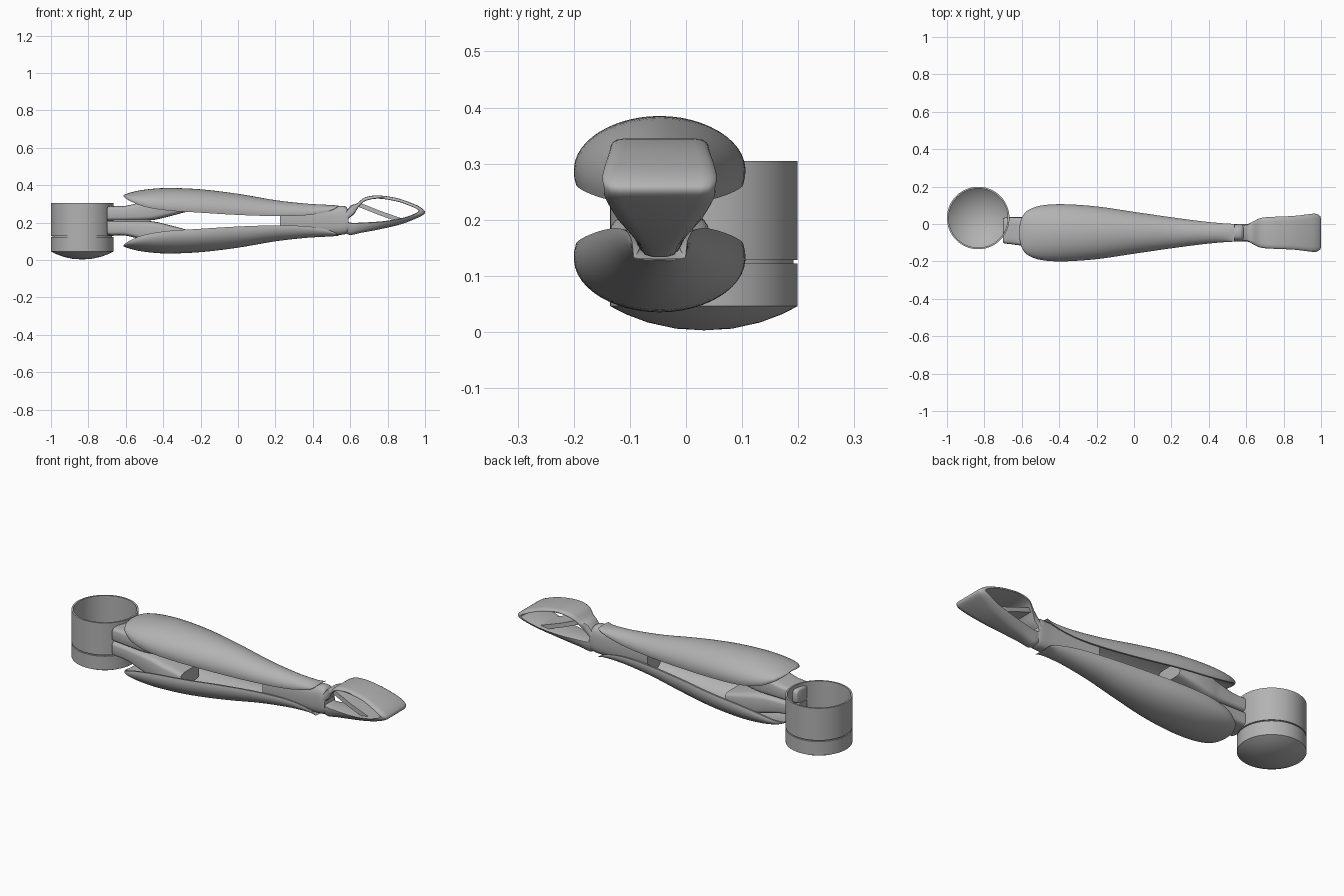
import bpy, bmesh, math
from mathutils import Vector

cube = bpy.data.objects.get("Cube")
if cube:
    bpy.data.objects.remove(cube, do_unlink=True)

grey = bpy.data.materials.new("satin grey")
grey.use_nodes = True
grey.diffuse_color = (0.45, 0.45, 0.45, 1)
grey.node_tree.nodes["Principled BSDF"].inputs["Base Color"].default_value = (0.45, 0.45, 0.45, 1)

AXIS_Y = -0.047   # centre line of the arm
MID_Z = 0.21      # upper and lower halves mirror about this height


def smooth_rows(rows, steps=5, closed=False):
    """Catmull-Rom interpolation of rows of numbers."""
    n, out = len(rows), []
    pick = (lambda i: rows[i % n]) if closed else (lambda i: rows[max(0, min(n - 1, i))])
    for i in range(n if closed else n - 1):
        for s in range(steps):
            t = s / steps
            out.append([0.5 * (2 * b + (c - a) * t + (2 * a - 5 * b + 4 * c - d) * t * t
                               + (3 * b - a - 3 * c + d) * t ** 3)
                        for a, b, c, d in zip(pick(i - 1), pick(i), pick(i + 1), pick(i + 2))])
    if not closed:
        out.append(list(rows[-1]))
    return out


def loft(name, sections, closed=False, angle=40):
    """Skin a list of closed point loops, capping the ends if open."""
    bm = bmesh.new()
    loops = [[bm.verts.new(p) for p in sec] for sec in sections]
    pairs = list(zip(loops, loops[1:]))
    if closed:
        pairs.append((loops[-1], loops[0]))
    else:
        bm.faces.new(loops[0])
        bm.faces.new(loops[-1])
    for a, b in pairs:
        for i in range(len(a)):
            j = (i + 1) % len(a)
            bm.faces.new((a[i], a[j], b[j], b[i]))
    bmesh.ops.remove_doubles(bm, verts=bm.verts, dist=0.0001)
    bmesh.ops.recalc_face_normals(bm, faces=bm.faces)
    mesh = bpy.data.meshes.new(name)
    bm.to_mesh(mesh)
    bm.free()
    mesh.materials.append(grey)
    obj = bpy.data.objects.new(name, mesh)
    bpy.context.collection.objects.link(obj)
    bpy.ops.object.select_all(action='DESELECT')
    obj.select_set(True)
    bpy.context.view_layer.objects.active = obj
    bpy.ops.object.shade_smooth_by_angle(angle=math.radians(angle))
    return obj


def lathe(name, profile, x, y, count=64):
    """Turn a closed (radius, z) outline around a vertical axis."""
    turns = [math.tau * k / count for k in range(count)]
    return loft(name, [[(x + r * math.cos(a), y + r * math.sin(a), z) for r, z in profile]
                       for a in turns], closed=True)


def oval(x, y, hw, low, high, power=0.7, count=28):
    """Rounded section across the arm."""
    pts = []
    for k in range(count):
        a = math.tau * k / count
        c, s = math.cos(a), math.sin(a)
        pts.append((x, y + hw * math.copysign(abs(c) ** power, c),
                    (low + high) / 2 + (high - low) / 2 * math.copysign(abs(s) ** power, s)))
    return pts


def mirrored(sections):
    return [[(x, y, 2 * MID_Z - z) for x, y, z in sec] for sec in sections]


# Cup: open sleeve over a dished, dome-bottomed base
lathe("cup_sleeve", [(0.167, 0.128), (0.167, 0.305), (0.158, 0.305), (0.158, 0.128)], -0.833, 0.032)
lathe("cup_base", [(0, 0.003), (0.05, 0.006), (0.1, 0.017), (0.14, 0.032), (0.167, 0.046),
                   (0.167, 0.122), (0.16, 0.122), (0.16, 0.13), (0.15, 0.12), (0.11, 0.093),
                   (0.06, 0.073), (0, 0.065)], -0.833, 0.032)

# Shells: x, half width, crown height, rim height
shell_rows = smooth_rows([
    (-0.612, 0.035, 0.346, 0.340), (-0.60, 0.080, 0.352, 0.330), (-0.57, 0.118, 0.362, 0.312),
    (-0.50, 0.145, 0.376, 0.285), (-0.38, 0.153, 0.385, 0.265), (-0.2, 0.141, 0.378, 0.253),
    (0, 0.112, 0.354, 0.241), (0.2, 0.083, 0.320, 0.235), (0.36, 0.062, 0.302, 0.239),
    (0.46, 0.052, 0.296, 0.254), (0.51, 0.049, 0.293, 0.270), (0.537, 0.047, 0.292, 0.287)])


def shell_section(x, hw, crown, rim):
    """Arch with slightly tucked rims and a parallel inner wall."""
    tuck = math.radians(12)
    wall = min(0.016, (crown - rim) * 0.5)
    angles = [-tuck + (math.pi + 2 * tuck) * k / 28 for k in range(29)]
    base = (rim + crown * math.sin(tuck)) / (1 + math.sin(tuck))

    def arc(inset):
        return [(x, AXIS_Y + (hw - inset) * math.cos(a),
                 base + (crown - inset - base) * math.sin(a)) for a in angles]
    return arc(0) + arc(wall)[::-1]


shell = [shell_section(*row) for row in shell_rows]
loft("upper_shell", shell)
loft("lower_shell", mirrored(shell))

# Fork: two tapering prongs from the cup into the shells
prong_rows = smooth_rows([
    (-0.70, 0.062, 0.212, 0.278), (-0.685, 0.07, 0.211, 0.288), (-0.6, 0.076, 0.211, 0.29),
    (-0.5, 0.085, 0.211, 0.315), (-0.44, 0.09, 0.216, 0.33), (-0.36, 0.09, 0.235, 0.34),
    (-0.26, 0.08, 0.262, 0.34)])
prong = [oval(x, AXIS_Y + 0.012 * min(1, max(0, (-0.5 - x) * 6)), hw, low, high, 0.4)
         for x, hw, low, high in prong_rows]
loft("upper_prong", prong)
loft("lower_prong", mirrored(prong))

# Neck: core between the shells, running into the handle
neck_rows = smooth_rows([
    (0.225, 0.06, 0.125, 0.295), (0.36, 0.051, 0.13, 0.29), (0.5, 0.046, 0.133, 0.287),
    (0.57, 0.047, 0.137, 0.288), (0.592, 0.044, 0.15, 0.26)])
loft("neck", [oval(x, AXIS_Y, hw, low, high) for x, hw, low, high in neck_rows])

# Handle loop: outer x z, inner x z, outer and inner half width
loop_rows = smooth_rows([
    (0.56, 0.22, 0.585, 0.215, 0.045, 0.047), (0.60, 0.288, 0.62, 0.245, 0.045, 0.05),
    (0.635, 0.302, 0.645, 0.283, 0.06, 0.065), (0.68, 0.335, 0.68, 0.315, 0.075, 0.083),
    (0.75, 0.345, 0.75, 0.328, 0.079, 0.09), (0.85, 0.331, 0.85, 0.313, 0.082, 0.095),
    (0.94, 0.30, 0.92, 0.289, 0.09, 0.104), (0.985, 0.275, 0.955, 0.273, 0.093, 0.108),
    (1.0, 0.252, 0.965, 0.26, 0.09, 0.105), (0.97, 0.23, 0.94, 0.246, 0.085, 0.105),
    (0.88, 0.194, 0.88, 0.225, 0.06, 0.096), (0.78, 0.169, 0.78, 0.208, 0.045, 0.082),
    (0.66, 0.146, 0.66, 0.2, 0.033, 0.06), (0.585, 0.138, 0.60, 0.2, 0.03, 0.049)], 4, True)


def loop_section(xo, zo, xi, zi, wo, wi):
    """Four-sided section with rounded corners."""
    corners = [Vector((xo, AXIS_Y - wo, zo)), Vector((xo, AXIS_Y + wo, zo)),
               Vector((xi, AXIS_Y + wi, zi)), Vector((xi, AXIS_Y - wi, zi))]
    pts = []
    for i, c in enumerate(corners):
        before, after = corners[i - 1] - c, corners[(i + 1) % 4] - c
        a = c + before * min(0.4, 0.018 / before.length)
        b = c + after * min(0.4, 0.018 / after.length)
        pts += [a, a * 0.25 + c * 0.5 + b * 0.25, b]
    return pts


loft("handle_loop", [loop_section(*row) for row in loop_rows], closed=True, angle=45)

# Strut: slanted plate across the handle opening
strut_rows = [(0.645, 0.296, 0.05), (0.75, 0.254, 0.06), (0.87, 0.212, 0.065)]
loft("handle_strut", [[(x + dx, AXIS_Y + side * hw, z + dz)
                       for side, dx, dz in ((-1, 0.004, 0.011), (1, 0.004, 0.011),
                                            (1, -0.004, -0.011), (-1, -0.004, -0.011))]
                      for x, z, hw in strut_rows])
